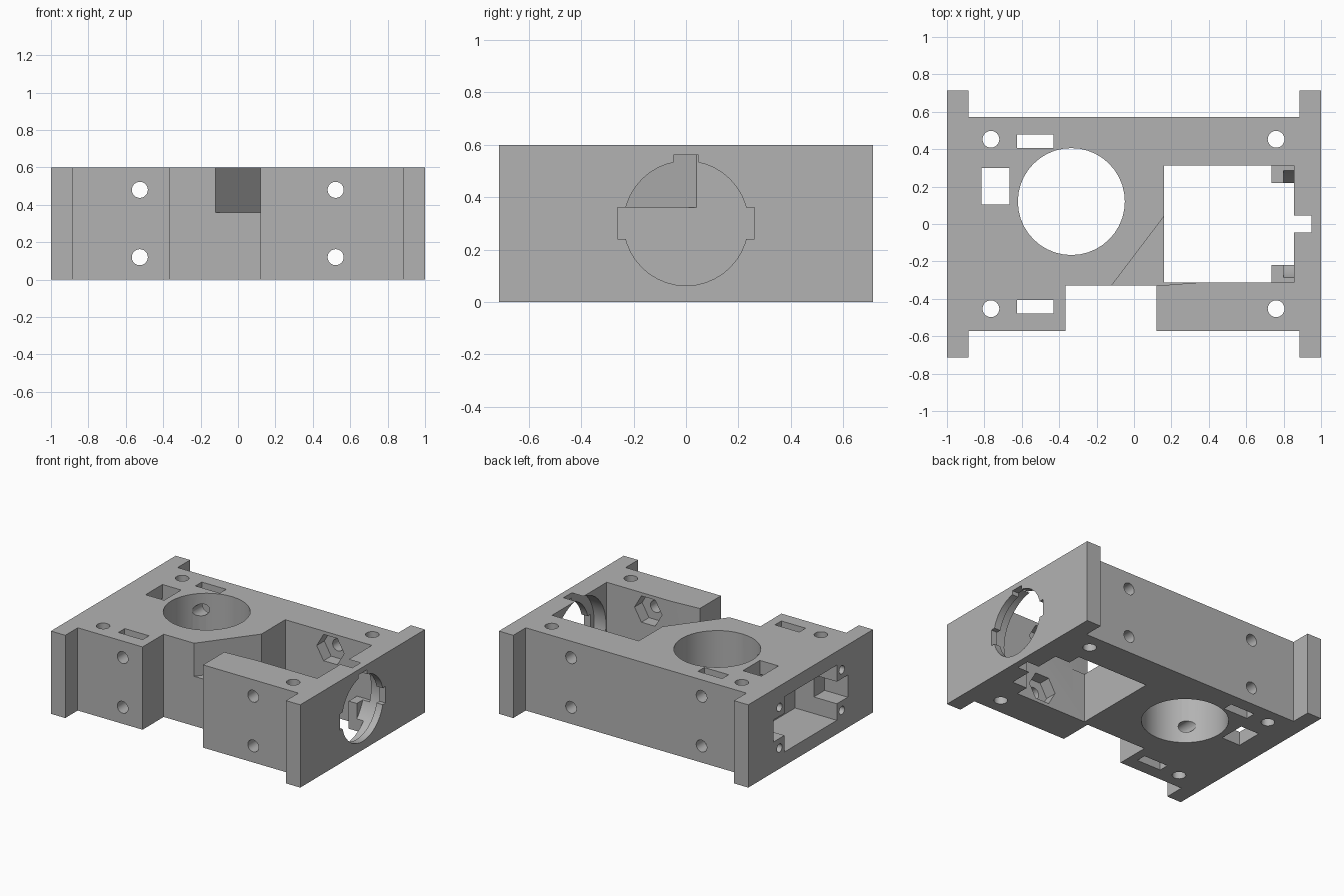
import bpy, bmesh, math
from mathutils import Vector

if "Cube" in bpy.data.objects:
    bpy.data.objects.remove(bpy.data.objects["Cube"])

H = 0.6
MID = H / 2

grey = bpy.data.materials.new("plain grey")
grey.use_nodes = True
COLOR = (0.45, 0.45, 0.45, 1)
grey.diffuse_color = COLOR
grey.node_tree.nodes["Principled BSDF"].inputs["Base Color"].default_value = COLOR


def prism(name, points, lo, hi, axis="z"):
    """Extrude a 2D outline along an axis; the outline uses the other two axes in order."""
    place = {"x": lambda a, b, t: (t, a, b),
             "y": lambda a, b, t: (a, t, b),
             "z": lambda a, b, t: (a, b, t)}[axis]
    bm = bmesh.new()
    face = bm.faces.new([bm.verts.new(place(a, b, lo)) for a, b in points])
    side = bmesh.ops.extrude_face_region(bm, geom=[face])["geom"]
    shift = Vector(place(0, 0, hi - lo))
    bmesh.ops.translate(bm, vec=shift, verts=[g for g in side if isinstance(g, bmesh.types.BMVert)])
    bmesh.ops.recalc_face_normals(bm, faces=bm.faces)
    mesh = bpy.data.meshes.new(name)
    bm.to_mesh(mesh)
    bm.free()
    mesh.materials.append(grey)
    obj = bpy.data.objects.new(name, mesh)
    bpy.context.collection.objects.link(obj)
    return obj


def rect(a0, a1, b0, b1):
    return [(a0, b0), (a1, b0), (a1, b1), (a0, b1)]


def ring(a, b, r, sides):
    return [(a + r * math.cos(math.tau * i / sides), b + r * math.sin(math.tau * i / sides))
            for i in range(sides)]


def combine(cutter, operation="DIFFERENCE"):
    """Apply a boolean to the housing and remove the helper."""
    mod = housing.modifiers.new("shape", "BOOLEAN")
    mod.object, mod.operation, mod.solver = cutter, operation, "EXACT"
    bpy.context.view_layer.objects.active = housing
    bpy.ops.object.modifier_apply(modifier=mod.name)
    bpy.data.objects.remove(cutter)


def cut(points, lo, hi, axis="z"):
    combine(prism("cutter", points, lo, hi, axis))


# Block with end flanges and the front notch
W, F, B = 0.715, 0.885, 0.572
housing = prism("housing", [
    (-1, -W), (-F, -W), (-F, -B), (-0.365, -B), (-0.365, -0.33), (0.12, -0.33), (0.12, -B),
    (F, -B), (F, -W), (1, -W), (1, W), (F, W), (F, B), (-F, B), (-F, W), (-1, W)], 0, H)

# Large rectangular pocket, with two low corner blocks left standing
low, high = -0.1, H + 0.1
corner = 0.218
cut([(0.16, -0.313), (0.735, -0.313), (0.735, -corner), (0.855, -corner),
     (0.855, corner), (0.735, corner), (0.735, 0.313), (0.16, 0.313)], low, high)
cut(rect(0.7, 0.855, -0.313, 0.313), 0.2, high)

# Round vertical bore
cut(ring(-0.335, 0.12, 0.286, 40), low, high)

# Slanted channel joining the notch and the pocket
cut([(-0.128, -0.34), (0.12, -0.34), (0.12, -0.33), (0.36, -0.312),
     (0.36, 0.09), (0.2, 0.093)], 0.36, high)

# Keyed round opening in the end wall, wider on the inside
cut(ring(0, MID, 0.304, 48), 0.8, 0.95, "x")
cut(ring(0, MID, 0.238, 40), 0.9, 1.1, "x")
cut(rect(-0.262, 0.262, 0.24, 0.36), 0.9, 1.1, "x")
cut(rect(-0.047, 0.047, MID, 0.562), 0.9, 1.1, "x")

# Stepped recess in the opposite end wall, with its cable shaft
cut(rect(-0.3, 0.3, 0.1, 0.5), -1.1, -0.665, "x")
cut(rect(-0.425, 0.425, 0.22, 0.38), -1.1, -0.815, "x")
cut(rect(-0.815, -0.666, 0.105, 0.299), low, high)

# Small screw holes around the recess
for y in (-0.357, 0.357):
    for z in (0.15, 0.445):
        cut(ring(y, z, 0.03, 16), -1.1, -0.83, "x")

# Vertical bolt holes and nut slots
for s in (-1, 1):
    for x in (-0.765, 0.76):
        cut(ring(x, s * 0.453, 0.045, 24), low, high)
    cut(rect(-0.625, -0.43, *sorted((s * 0.405, s * 0.478))), low, high)

# Cross bolt holes, with hexagonal nut seats in the pocket walls
for z in (0.12, 0.48):
    for x in (-0.525, 0.522):
        cut(ring(x, z, 0.043, 24), -1, 1, "y")
    cut(ring(0.522, z, 0.11, 6), -0.4, 0.4, "y")

# Soft shading on the bores, crisp edges elsewhere
bpy.ops.object.select_all(action="DESELECT")
housing.select_set(True)
bpy.context.view_layer.objects.active = housing
bpy.ops.object.shade_smooth_by_angle(angle=math.radians(30))
